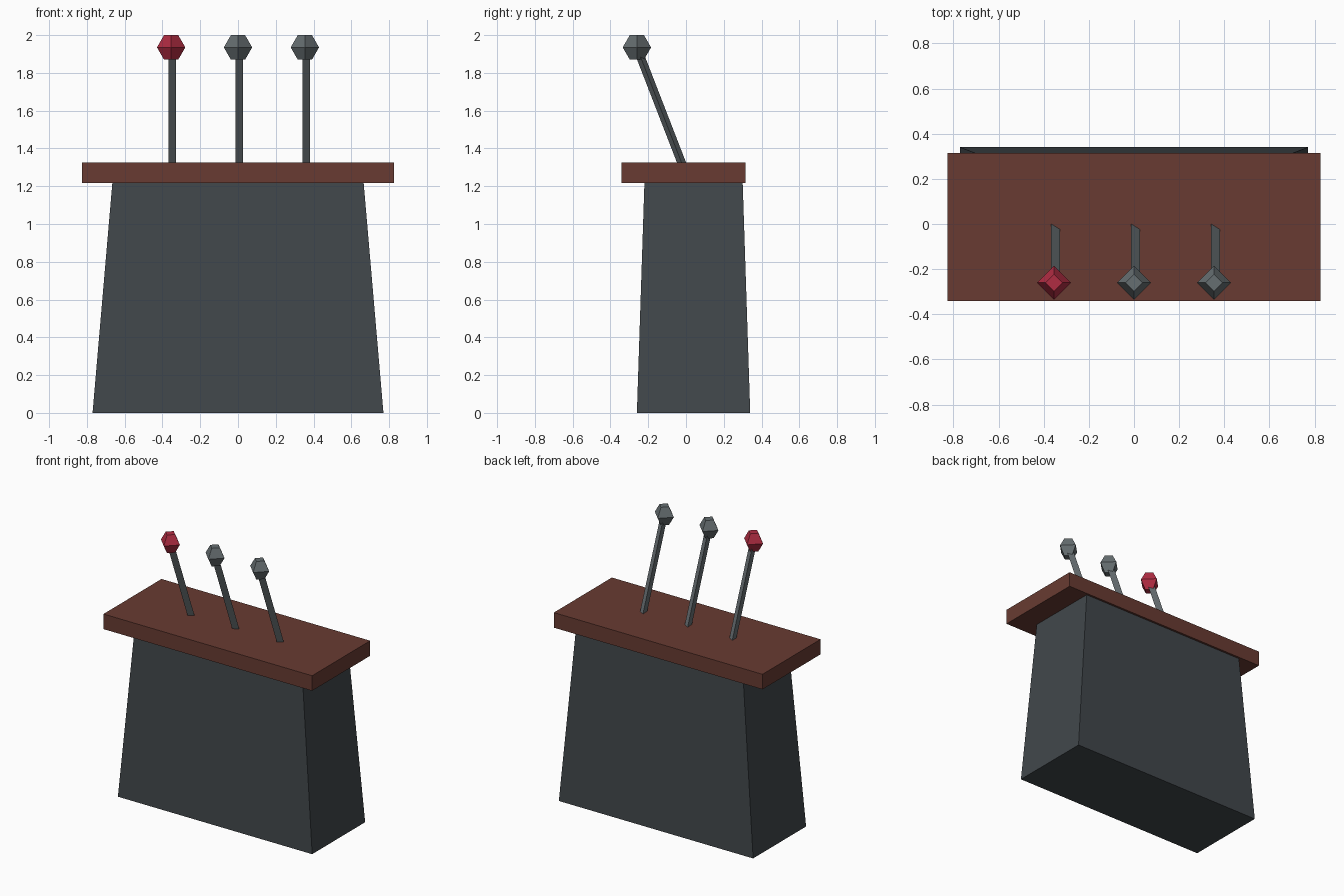
import bpy, bmesh, math
from mathutils import Vector

if "Cube" in bpy.data.objects:
    bpy.data.objects.remove(bpy.data.objects["Cube"])


def material(name, rgb):
    # sRGB 0-255 to linear
    lin = [((c / 255 + 0.055) / 1.055) ** 2.4 for c in rgb]
    m = bpy.data.materials.new(name)
    m.diffuse_color = (*lin, 1)
    m.use_nodes = True
    m.node_tree.nodes["Principled BSDF"].inputs["Base Color"].default_value = m.diffuse_color
    return m


DARK = material("dark_slate", (65, 71, 75))
WOOD = material("red_brown_wood", (104, 59, 50))
GREY = material("steel_grey", (102, 110, 113))
RED = material("red", (176, 44, 66))


def loft(name, rings, mat):
    """Closed flat-faced solid through rings of equal point count."""
    bm = bmesh.new()
    loops = [[bm.verts.new(p) for p in ring] for ring in rings]
    n = len(loops[0])
    bm.faces.new(loops[0][::-1])
    bm.faces.new(loops[-1])
    for a, b in zip(loops, loops[1:]):
        for i in range(n):
            j = (i + 1) % n
            bm.faces.new((a[i], a[j], b[j], b[i]))
    bmesh.ops.recalc_face_normals(bm, faces=bm.faces)
    mesh = bpy.data.meshes.new(name)
    bm.to_mesh(mesh)
    bm.free()
    mesh.materials.append(mat)
    ob = bpy.data.objects.new(name, mesh)
    bpy.context.collection.objects.link(ob)
    return ob


def rect(hx, y0, y1, z):
    return [(-hx, y0, z), (hx, y0, z), (hx, y1, z), (-hx, y1, z)]


def ngon(centre, r, n, v):
    """Regular polygon with a corner at +x, second axis along v."""
    return [Vector(centre) + Vector((1, 0, 0)) * r * math.cos(k * math.tau / n)
            + v * r * math.sin(k * math.tau / n) for k in range(n)]


# Tapered cabinet and overhanging top board
loft("cabinet", [rect(0.77, -0.26, 0.34, 0), rect(0.665, -0.22, 0.30, 1.22)], DARK)
loft("top_board", [rect(0.827, -0.342, 0.315, 1.217), rect(0.827, -0.342, 0.315, 1.325)], WOOD)

# Three leaning levers: triangular rods with four-sided faceted knobs
Y = Vector((0, 1, 0))
for side, x, mat in (("left", -0.354, RED), ("middle", 0, GREY), ("right", 0.354, GREY)):
    foot, head = Vector((x, -0.014, 1.30)), Vector((x, -0.26, 1.935))
    across = (head - foot).normalized().cross(Vector((1, 0, 0)))
    loft(side + "_lever_rod", [ngon(p, 0.026, 3, across) for p in (foot, head)], GREY)
    loft(side + "_lever_knob",
         [ngon(head + Vector((0, 0, dz)), r, 4, Y)
          for dz, r in ((-0.065, 0.0375), (0, 0.075), (0.065, 0.0375))], mat)
